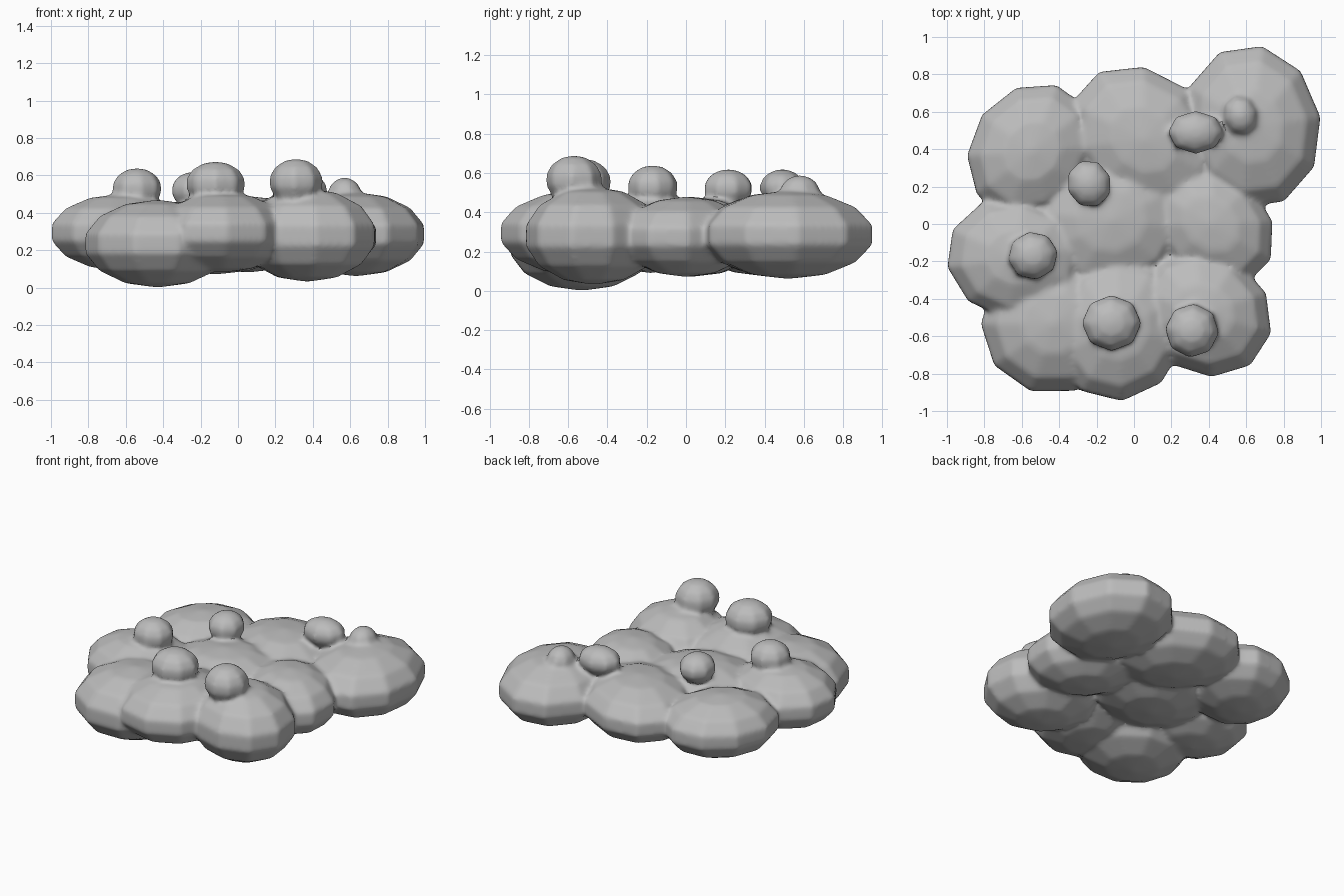
import bpy
import math

cube = bpy.data.objects.get("Cube")
if cube:
    bpy.data.objects.remove(cube, do_unlink=True)

grey = bpy.data.materials.new("plain grey")
grey.use_nodes = True
grey.diffuse_color = (0.5, 0.5, 0.5, 1)
grey.node_tree.nodes["Principled BSDF"].inputs["Base Color"].default_value = (0.5, 0.5, 0.5, 1)


def blob(center, radii, turn, segments):
    """Faceted, flattened ball with an upright band round its waist."""
    bpy.ops.mesh.primitive_uv_sphere_add(
        segments=segments, ring_count=7, radius=1,
        location=center, rotation=(0, 0, math.radians(turn)))
    ob = bpy.context.object
    waist = math.cos(math.pi / 14)
    ob.scale = (radii[0] / waist, radii[1] / waist, radii[2])
    return ob


# Broad flat lobes: centre, radii, turn
lobes = [
    ((0.63, 0.52, 0.285), (0.44, 0.37, 0.225), 98),     # back left
    ((0.05, 0.45, 0.285), (0.44, 0.36, 0.205), 138),    # back middle
    ((-0.545, 0.39, 0.28), (0.38, 0.33, 0.205), 54),    # back right
    ((-0.63, -0.18, 0.295), (0.375, 0.33, 0.205), 172),  # right side
    ((-0.12, 0.02, 0.275), (0.42, 0.38, 0.205), 10),    # middle
    ((0.41, 0.00, 0.275), (0.38, 0.30, 0.205), -45),    # left side
    ((0.37, -0.47, 0.28), (0.385, 0.33, 0.25), -33),    # front left
    ((-0.43, -0.53, 0.235), (0.39, 0.38, 0.235), 198),  # front right
    ((-0.08, -0.55, 0.295), (0.40, 0.36, 0.215), 256),  # front middle
]

# Small round bumps on top
bumps = [
    ((-0.12, -0.53, 0.555), (0.16, 0.15, 0.12), 0),
    ((0.31, -0.57, 0.565), (0.145, 0.145, 0.125), 40),
    ((-0.54, -0.17, 0.53), (0.135, 0.13, 0.11), 10),
    ((-0.24, 0.215, 0.52), (0.13, 0.12, 0.10), 110),
    ((0.33, 0.49, 0.525), (0.15, 0.115, 0.095), 0),
    ((0.57, 0.58, 0.49), (0.095, 0.11, 0.10), 15),
]

parts = [blob(*b, 10) for b in lobes] + [blob(*b, 8) for b in bumps]

# Fuse everything into one skin with softened creases
bpy.ops.object.select_all(action="DESELECT")
for ob in parts:
    ob.select_set(True)
bpy.context.view_layer.objects.active = parts[0]
bpy.ops.object.join()
body = bpy.context.object
body.name = body.data.name = "lumpy_body"
bpy.ops.object.transform_apply(location=True, rotation=True, scale=True)

fuse = body.modifiers.new("fuse", "REMESH")
fuse.mode = "VOXEL"
fuse.voxel_size = 0.015
soften = body.modifiers.new("soften", "SMOOTH")
soften.factor = 0.5
soften.iterations = 8
for mod in ("fuse", "soften"):
    bpy.ops.object.modifier_apply(modifier=mod)

body.data.materials.clear()
body.data.materials.append(grey)
bpy.ops.object.shade_smooth_by_angle(angle=math.radians(40))
